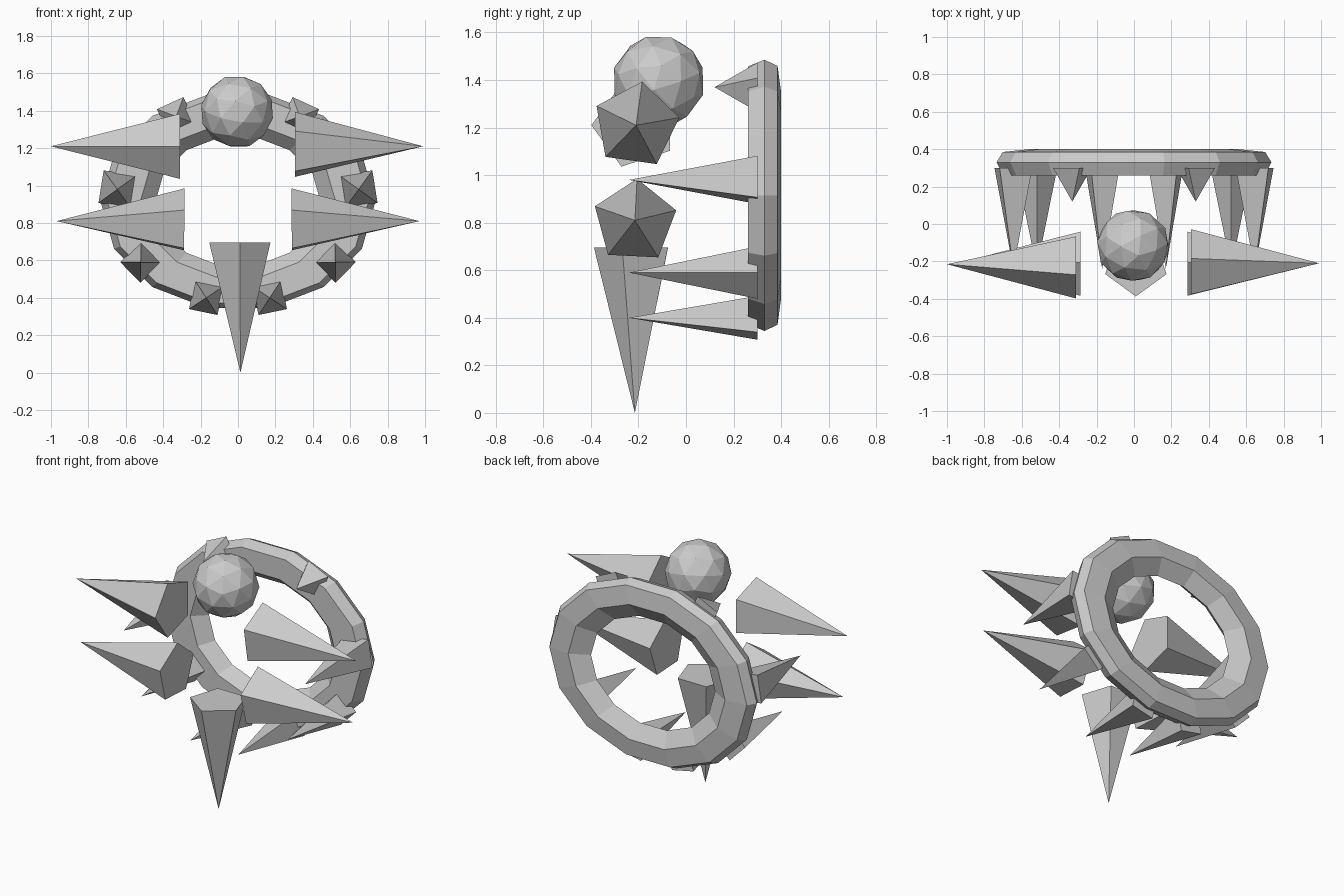
import bpy
from math import sin, cos, pi, tau, radians
from mathutils import Vector

if "Cube" in bpy.data.objects:
    bpy.data.objects.remove(bpy.data.objects["Cube"])


def make(name, verts, faces):
    me = bpy.data.meshes.new(name)
    me.from_pydata([tuple(v) for v in verts], [], faces)
    me.update()
    ob = bpy.data.objects.new(name, me)
    bpy.context.collection.objects.link(ob)
    return ob


def spike(name, base, tip, r, sides, first):
    """Pyramid from base centre to tip; 'first' points at its first corner."""
    base, tip = Vector(base), Vector(tip)
    axis = (tip - base).normalized()
    u = Vector(first)
    u = (u - axis * u.dot(axis)).normalized()
    w = axis.cross(u)
    verts = [base + r * (u * cos(tau * i / sides) + w * sin(tau * i / sides))
             for i in range(sides)] + [tip]
    faces = [(i, (i + 1) % sides, sides) for i in range(sides)]
    faces.append(tuple(reversed(range(sides))))
    return make(name, verts, faces)


# Oval ring behind the body: cross-section (radius factor, y) swept round
RX, RZ, CZ, SEG = 0.735, 0.585, 0.915, 14
profile = [(1, 0.33), (0.955, 0.385), (0.76, 0.4), (0.60, 0.335),
           (0.71, 0.26), (0.95, 0.26)]
n = len(profile)
verts, faces = [], []
for i in range(SEG):
    a = -pi / 2 + tau * (i + 0.5) / SEG
    verts += [(RX * f * cos(a), y, CZ + RZ * f * sin(a)) for f, y in profile]
    for j in range(n):
        k, m = (i + 1) % SEG, (j + 1) % n
        faces.append((i * n + j, i * n + m, k * n + m, k * n + j))
make("ring", verts, faces)

# Square spikes on the ring front, mirrored: x, z, tip y, base radius
for idx, (x, z, ty, r) in enumerate([(0.645, 0.98, -0.24, 0.125),
                                     (0.52, 0.59, -0.24, 0.11),
                                     (0.17, 0.40, -0.24, 0.11),
                                     (0.33, 1.37, 0.12, 0.11)]):
    for s, side in ((-1, "left"), (1, "right")):
        rad = Vector((s * x / RX ** 2, 0, (z - CZ) / RZ ** 2)).normalized()
        tan = Vector((-rad.z, 0, rad.x))
        spike(f"ring_spike_{idx}_{side}", (s * x, 0.30, z), (s * x, ty, z),
              r, 4, rad + tan)

# Five-sided limbs: arms, legs and body
a = radians(82)
spike("upper_limb_right", (0.305, -0.21, 1.21), (0.99, -0.21, 1.21), 0.185, 5,
      (0, cos(a), sin(a)))
spike("upper_limb_left", (-0.31, -0.215, 1.21), (-1.0, -0.215, 1.21), 0.183, 5,
      (0, -1, 0))
for s, side in ((-1, "left"), (1, "right")):
    spike(f"lower_limb_{side}", (s * 0.287, -0.215, 0.805),
          (s * 0.97, -0.215, 0.81), 0.18, 5, (0, 0.05, 1))
spike("body_cone", (0.01, -0.215, 0.695), (0.013, -0.215, 0.0), 0.172, 5, (0, -1, 0))

# Faceted head
bpy.ops.mesh.primitive_ico_sphere_add(subdivisions=2, radius=0.196,
                                      location=(-0.005, -0.115, 1.395),
                                      rotation=(0.3, 0.1, 0.2))
bpy.context.object.name = "head"
